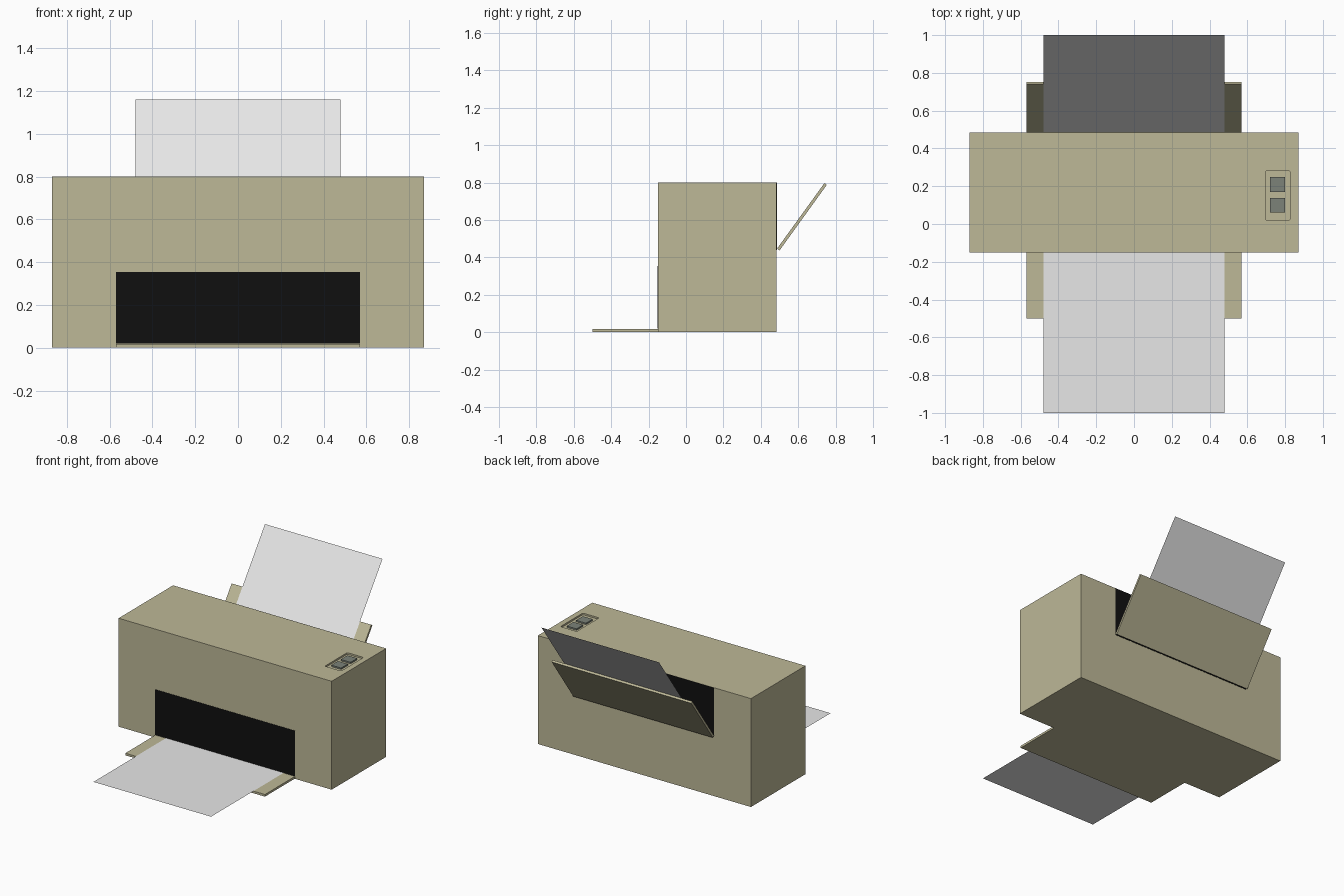
import bpy, bmesh

if "Cube" in bpy.data.objects:
    bpy.data.objects.remove(bpy.data.objects["Cube"])


def material(name, rgb):
    m = bpy.data.materials.new(name)
    m.diffuse_color = (*rgb, 1)
    m.use_nodes = True
    m.node_tree.nodes["Principled BSDF"].inputs["Base Color"].default_value = m.diffuse_color
    return m


TAN = material("tan plastic", (0.51, 0.48, 0.31))
BLACK = material("black opening", (0.005, 0.005, 0.005))
PAPER = material("white paper", (0.8, 0.8, 0.8))
GREY = material("grey button", (0.20, 0.225, 0.19))


def finish(name, bm, mat):
    mesh = bpy.data.meshes.new(name)
    bm.to_mesh(mesh)
    bm.free()
    mesh.materials.append(mat)
    ob = bpy.data.objects.new(name, mesh)
    bpy.context.collection.objects.link(ob)
    return ob


def box(name, x, y, z, mat, round_corners=0):
    bm = bmesh.new()
    bmesh.ops.create_cube(bm, size=1)
    for v in bm.verts:
        for i, (lo, hi) in enumerate((x, y, z)):
            v.co[i] = lo if v.co[i] < 0 else hi
    if round_corners:
        upright = [e for e in bm.edges
                   if abs(e.verts[0].co.z - e.verts[1].co.z) > 1e-5]
        bmesh.ops.bevel(bm, geom=upright, offset=round_corners, segments=3,
                        profile=0.5, affect='EDGES')
    return finish(name, bm, mat)


def strip(name, half_width, profile, mat):
    """Sweep a (y, z) profile across x; two points give a single sheet."""
    bm = bmesh.new()
    left = [bm.verts.new((-half_width, y, z)) for y, z in profile]
    right = [bm.verts.new((half_width, y, z)) for y, z in profile]
    n = len(profile)
    for i in range(n if n > 2 else 1):
        j = (i + 1) % n
        bm.faces.new((left[i], right[i], right[j], left[j]))
    if n > 2:
        bm.faces.new(left)
        bm.faces.new(right[::-1])
        bmesh.ops.recalc_face_normals(bm, faces=bm.faces[:])
    return finish(name, bm, mat)


# Main casing with a shallow rounded pocket for the controls
body = box("printer_body", (-0.87, 0.87), (-0.15, 0.485), (0, 0.80), TAN)
pocket = box("control_pocket_cutter", (0.695, 0.828), (0.02, 0.282),
             (0.788, 0.85), TAN, 0.012)
pocket.hide_render = True
pocket.hide_set(True)
cut = body.modifiers.new("control_pocket", 'BOOLEAN')
cut.operation = 'DIFFERENCE'
cut.solver = 'EXACT'
cut.object = pocket

# Buttons
for i, y in enumerate((0.06, 0.17)):
    box(f"button_{i + 1}", (0.72, 0.80), (y, y + 0.078), (0.787, 0.799), GREY)

# Dark paper openings, front and back
box("front_opening", (-0.57, 0.57), (-0.152, -0.149), (0.02, 0.355), BLACK)
box("back_opening", (-0.57, 0.57), (0.484, 0.487), (0.44, 0.7995), BLACK)

# Output tray and printed sheet
box("output_tray", (-0.57, 0.57), (-0.50, -0.15), (0.002, 0.018), TAN)
strip("output_paper", 0.48, [(-1.0, 0.021), (-0.152, 0.021)], PAPER)

# Sloping feed tray and blank sheet
strip("feed_tray", 0.57, [(0.487, 0.447), (0.740, 0.797),
                          (0.753, 0.788), (0.500, 0.437)], TAN)
strip("feed_paper", 0.48, [(0.487, 0.453), (1.0, 1.16)], PAPER)
